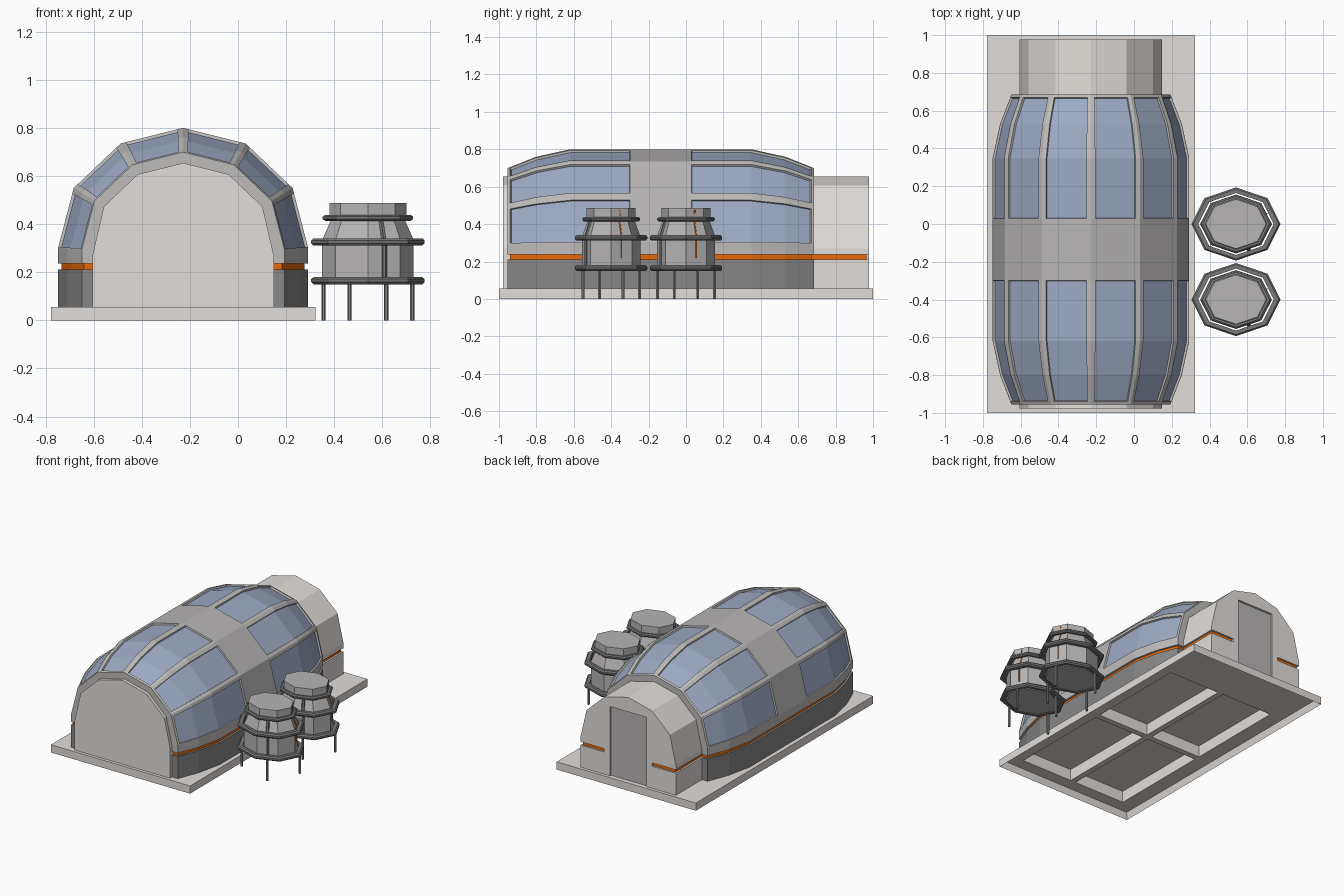
import bpy, bmesh, math
from mathutils import Vector

if "Cube" in bpy.data.objects:
    bpy.data.objects.remove(bpy.data.objects["Cube"])

def mat(name, srgb):
    m = bpy.data.materials.new(name)
    m.diffuse_color = [((c + 0.055) / 1.055) ** 2.4 for c in srgb] + [1]
    m.use_nodes = True
    m.node_tree.nodes["Principled BSDF"].inputs["Base Color"].default_value = m.diffuse_color
    return m

LIGHT = mat("warm_light_grey", (.89, .87, .855))
FRAME = mat("frame_grey", (.75, .74, .735))
MID = mat("panel_grey", (.72, .71, .715))
WALL = mat("wall_grey", (.53, .53, .53))
DARK = mat("dark_grey", (.47, .47, .47))
GLASS = mat("window_blue", (.62, .67, .775))
ORANGE = mat("orange", (.91, .41, .03))
CX = -.228          # centre line of the dome

def finish(bm, name, mats):
    me = bpy.data.meshes.new(name)
    bm.to_mesh(me)
    bm.free()
    for m in mats:
        me.materials.append(m)
    ob = bpy.data.objects.new(name, me)
    bpy.context.collection.objects.link(ob)
    return ob

def box(name, x0, x1, y0, y1, z0, z1, m, open_bottom=False):
    bm = bmesh.new()
    bmesh.ops.create_cube(bm, size=1)
    for v in bm.verts:
        v.co = ((x0, x1)[v.co.x > 0], (y0, y1)[v.co.y > 0], (z0, z1)[v.co.z > 0])
    if open_bottom:   # a lining seen from inside
        bmesh.ops.delete(bm, geom=[min(bm.faces, key=lambda f: f.calc_center_median().z)],
                         context='FACES')
        bmesh.ops.reverse_faces(bm, faces=bm.faces)
    return finish(bm, name, [m])

def cut(ob, cutters):
    """Subtract cutters from ob and bake the result."""
    for c in cutters:
        mod = ob.modifiers.new(c.name, 'BOOLEAN')
        mod.object, mod.operation, mod.solver = c, 'DIFFERENCE', 'EXACT'
    bpy.context.view_layer.update()
    dg = bpy.context.evaluated_depsgraph_get()
    me = bpy.data.meshes.new_from_object(ob.evaluated_get(dg))
    ob.modifiers.clear()
    ob.data = me

def loft_bm(rings, caps=True, wrap=False):
    """Skin closed rings; returns bmesh and grid of faces [ring][column]."""
    bm = bmesh.new()
    vs = [[bm.verts.new(p) for p in r] for r in rings]
    n, k = len(rings[0]), len(rings)
    grid = [[bm.faces.new((vs[i][j], vs[i][(j + 1) % n],
                           vs[(i + 1) % k][(j + 1) % n], vs[(i + 1) % k][j]))
             for j in range(n)] for i in range(k if wrap else k - 1)]
    if caps:
        bm.faces.new(vs[0])
        bm.faces.new(vs[-1])
    bmesh.ops.recalc_face_normals(bm, faces=bm.faces)
    return bm, grid

def rod(name, p, q, r, m, sides=6):
    p, q = Vector(p), Vector(q)
    rot = (q - p).to_track_quat('Z', 'Y')
    rings = [[c + rot @ Vector((r * math.cos(a), r * math.sin(a), 0))
              for a in (i * math.tau / sides for i in range(sides))] for c in (p, q)]
    return finish(loft_bm(rings)[0], name, [m])

def arch(half, f, y, inset=0):
    """Mirror a half profile and shrink it by f towards the springing line."""
    pts = [(x * f - inset, z if z <= .3 else .27 + (z - .27) * f) for x, z in half]
    mirrored = [(-x, z) for x, z in reversed(pts) if x > 1e-6]
    return [(CX + x, y, z) for x, z in pts + mirrored]

# Base plate with hollow underside
bm = bmesh.new()
bmesh.ops.create_cube(bm, size=1)
for v in bm.verts:
    v.co = (CX + v.co.x * 1.1, v.co.y * 2, .055 * (v.co.z > 0))
under = min(bm.faces, key=lambda f: f.calc_center_median().z)
bmesh.ops.inset_region(bm, faces=[under], thickness=.02, depth=-.047)
base = finish(bm, "base_plate", [LIGHT])

# Four recessed cells under the dome, each with a lining
cells = []
for i, (x0, x1) in enumerate(((-.43, -.02), (.02, .43))):
    for j, (y0, y1) in enumerate(((-.90, -.155), (-.115, .62))):
        e = .002
        cells.append(box(f"cell_cutter_{i}{j}", CX + x0, CX + x1, y0, y1, -.02, .13, LIGHT))
        box(f"underside_cell_{i}{j}", CX + x0 + e, CX + x1 - e, y0 + e, y1 - e,
            .047, .13 - e, LIGHT, True)
cut(base, cells)

# Dome sections along y with their shrink factor
stations = [(-.955, .81), (-.94, .821), (-.80, .925), (-.62, 1), (-.30, 1),
            (.03, 1), (.35, 1), (.53, .925), (.67, .821), (.685, .81)]
corners = [(.52, .30), (.455, .55), (.26, .735), (0, .80)]
half = [(.52, .237)]
for i in range(3):
    a, b = Vector(corners[i]), Vector(corners[i + 1])
    half += [tuple(a.lerp(b, t)) for t in (0, .02 if i == 0 else .09, .91)]
half.append(corners[-1])

# Glazed dome: ribs with sunken window panes, solid band in the middle
bm, grid = loft_bm([arch(half, f, y) for y, f in stations])
panes = [grid[r][c] for r in (1, 2, 3, 5, 6, 7) for c in range(2, 18, 3)]
for c in range(1, 19):
    grid[4][c].material_index = 2
bmesh.ops.inset_region(bm, faces=panes, thickness=.002, depth=-.012,
                       use_boundary=True, use_even_offset=True)
for f in panes:
    f.material_index = 1
finish(bm, "glazed_dome", [FRAME, GLASS, MID])

# Lower wall and recessed orange band following the same plan
for name, z0, z1, ins, m in (("lower_wall", .055, .212, 0, WALL),
                             ("orange_band", .205, .243, .015, ORANGE)):
    rings = [arch([(.52, z0), (.52, z1)], f, y + (ins if y < 0 else -ins) * (f < .815), ins)
             for y, f in stations]
    ob = finish(loft_bm(rings)[0], name, [m])
    if m == WALL:
        cut(ob, cells)

# Entrance tunnel running through the dome, with grooves and door recess cut out
tube = [(.52, .055), (.52, .27)] + corners[1:]
tunnel = finish(loft_bm([arch(tube, .725, y) for y in (-.978, .978)])[0], "tunnel", [LIGHT])
cutters = [box("door_cutter", CX - .145, CX + .145, .963, 1.1, .04, .55, LIGHT)]
for s, side in ((-1, "left"), (1, "right")):
    xs = sorted((CX + s * .19, CX + s * .5))
    cutters.append(box(side + "_groove_cutter", *xs, .5, 1.1, .212, .237, LIGHT))
    xs = sorted((CX + s * .15, CX + s * .364))
    box(side + "_tunnel_stripe", *xs, .5, .966, .205, .242, ORANGE)
cut(tunnel, cutters + cells)
for c in cutters + cells:
    bpy.data.objects.remove(c)
box("door", CX - .143, CX + .143, .955, .967, .055, .548, MID)

# Storage tanks: stretched octagons on four legs
TX, SQ = .54, .82

def octagon(r, z, ty):
    return [(TX + r * math.cos(i * math.pi / 4), ty + SQ * r * math.sin(i * math.pi / 4), z)
            for i in range(8)]

def on_face(deg, r, z, ty):
    a = math.radians(deg)
    return (TX + r * math.cos(a), ty + SQ * r * math.sin(a), z)

for ty, tag in ((-.40, "front"), (0, "rear")):
    body = [(.19, .15), (.19, .335), (.15, .425), (.16, .435), (.16, .487)]
    finish(loft_bm([octagon(r, z, ty) for r, z in body])[0], tag + "_tank_body", [MID])
    # bevelled hoops
    for i, (r0, r1, z) in enumerate(((.2, .236, .165), (.2, .236, .326), (.163, .188, .426))):
        h = .015 if i < 2 else .012
        prof = [(r0, z - h), (r1 - .01, z - h), (r1, z - h * .4),
                (r1, z + h * .4), (r1 - .01, z + h), (r0, z + h)]
        bm = loft_bm([octagon(r, zz, ty) for r, zz in prof], False, True)[0]
        finish(bm, f"{tag}_tank_hoop_{i}", [DARK])
    # legs
    for i in range(4):
        a = 22.5 + 90 * i
        rod(f"{tag}_tank_leg_{i}", on_face(a, .2, 0, ty), on_face(a, .2, .16, ty), .009, WALL)
    # dark pipe and orange stripe running up the body
    for name, deg, rad, m, path in (
            ("pipe", -67.5, .011, DARK, ((.176, .17), (.176, .33), (.14, .42))),
            ("stripe", 22.5, .004, ORANGE, ((.176, .22), (.176, .335), (.141, .42), (.148, .475)))):
        for i in range(len(path) - 1):
            rod(f"{tag}_tank_{name}_{i}", on_face(deg, *path[i], ty),
                on_face(deg, *path[i + 1], ty), rad, m)
